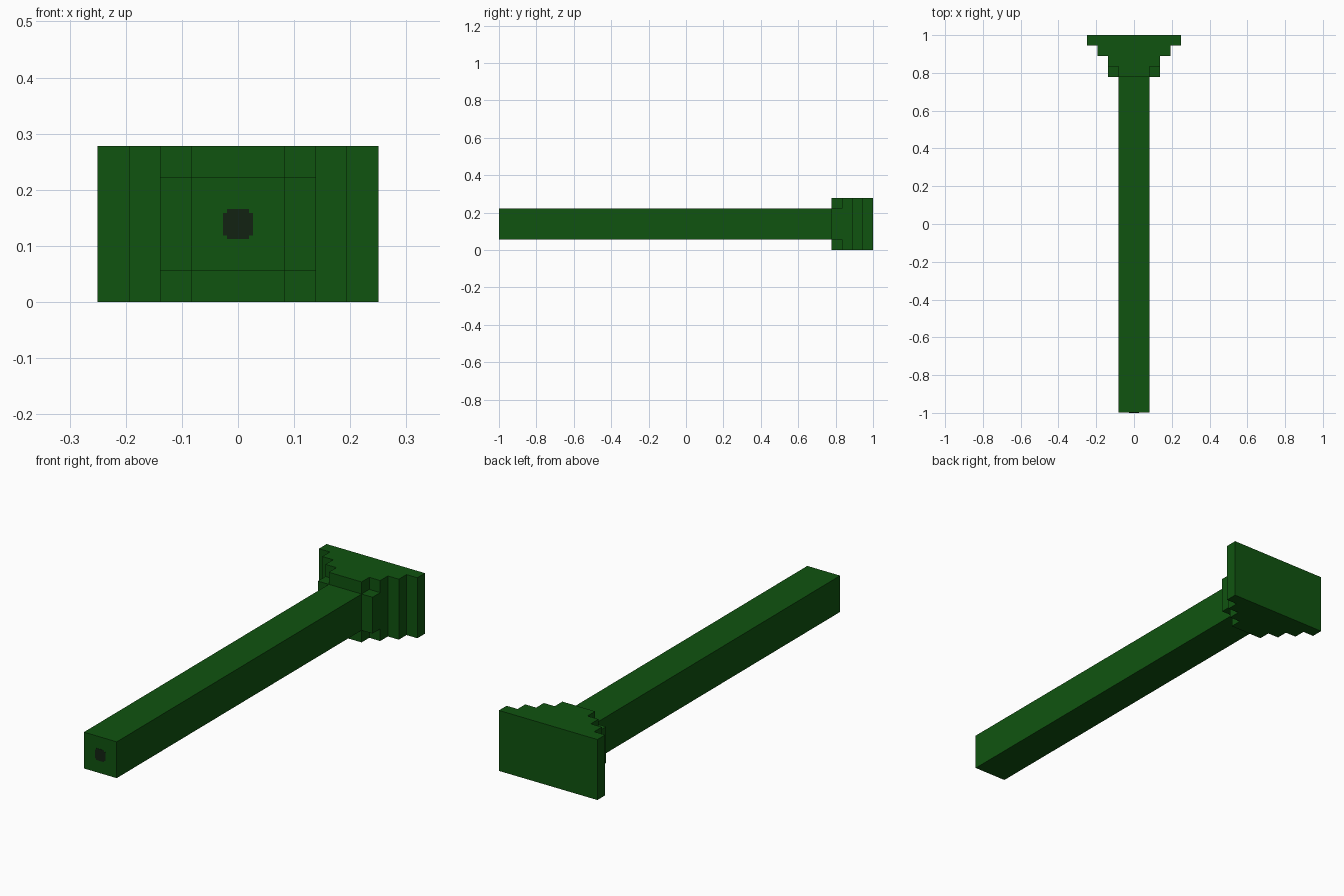
import bpy
import bmesh

if "Cube" in bpy.data.objects:
    bpy.data.objects.remove(bpy.data.objects["Cube"], do_unlink=True)

U = 1 / 18        # block size: the model is 36 blocks long
MID = 2.5 * U     # height of the centre line


def material(name, rgb):
    m = bpy.data.materials.new(name)
    m.use_nodes = True
    m.diffuse_color = (*rgb, 1)
    bsdf = next(n for n in m.node_tree.nodes if n.type == 'BSDF_PRINCIPLED')
    bsdf.inputs["Base Color"].default_value = (*rgb, 1)
    bsdf.inputs["Roughness"].default_value = 0.8
    return m


green = material("dark green", (0.005, 0.088, 0.005))
black = material("near black", (0.006, 0.016, 0.006))


def prism(name, outline, y0, y1, mat):
    """Extrude an x/z outline, centred on the long axis, from y0 to y1."""
    bm = bmesh.new()
    face = bm.faces.new([bm.verts.new((x, y0, MID + z)) for x, z in outline])
    side = bmesh.ops.extrude_face_region(bm, geom=[face])
    verts = [v for v in side["geom"] if isinstance(v, bmesh.types.BMVert)]
    bmesh.ops.translate(bm, verts=verts, vec=(0, y1 - y0, 0))
    bmesh.ops.recalc_face_normals(bm, faces=bm.faces)
    me = bpy.data.meshes.new(name)
    bm.to_mesh(me)
    bm.free()
    me.materials.append(mat)
    ob = bpy.data.objects.new(name, me)
    bpy.context.collection.objects.link(ob)
    return ob


def rect(w, h):
    return [(-w, -h), (w, -h), (w, h), (-w, h)]


def notched(w, h, n):
    """Rectangle with a square notch of size n in each corner."""
    a, b = w - n, h - n
    return [(-a, -h), (a, -h), (a, -b), (w, -b), (w, b), (a, b),
            (a, h), (-a, h), (-a, b), (-w, b), (-w, -b), (-a, -b)]


# Long square shaft
prism("shaft", rect(1.5 * U, 1.5 * U), -0.999, 14 * U, green)

# Dark bore mark on the front end
prism("bore_mark", notched(0.027, 0.027, 0.007), -1.0, -0.999, black)

# Stepped head, widening towards the back
prism("head_collar", notched(2.5 * U, 2.5 * U, U), 14 * U, 15 * U, green)
prism("head_neck", rect(2.5 * U, 2.5 * U), 15 * U, 16 * U, green)
prism("head_step", rect(3.5 * U, 2.5 * U), 16 * U, 17 * U, green)
prism("head_plate", rect(4.5 * U, 2.5 * U), 17 * U, 18 * U, green)
